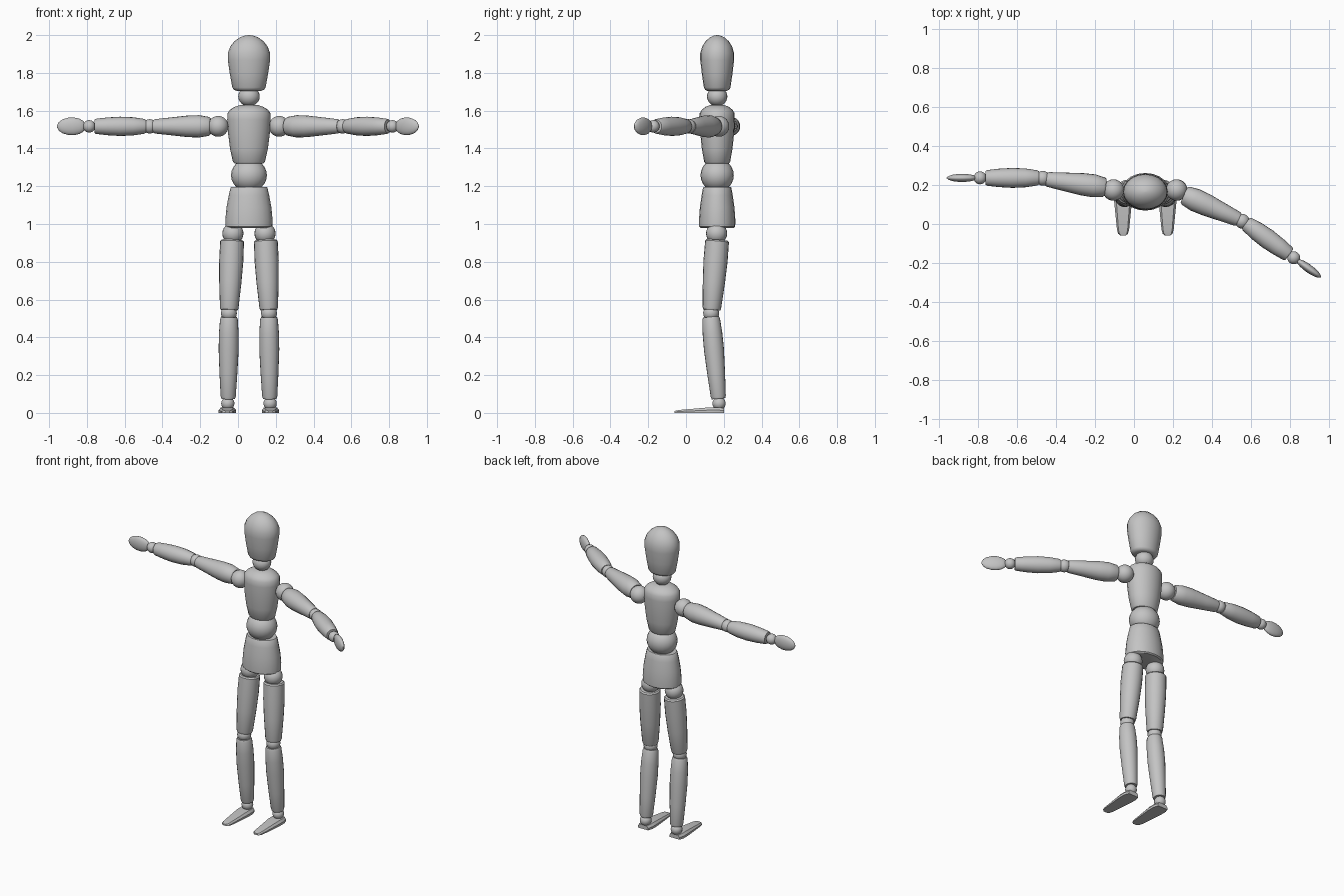
import bpy, bmesh, math
from mathutils import Vector, Matrix

cube = bpy.data.objects.get("Cube")
if cube:
    bpy.data.objects.remove(cube, do_unlink=True)

grey = bpy.data.materials.new("plain grey")
grey.use_nodes = True
GREY = (0.55, 0.55, 0.55, 1)
grey.diffuse_color = GREY
grey.node_tree.nodes["Principled BSDF"].inputs["Base Color"].default_value = GREY


def finish(name, bm, angle=40):
    bmesh.ops.recalc_face_normals(bm, faces=bm.faces)
    mesh = bpy.data.meshes.new(name)
    bm.to_mesh(mesh)
    bm.free()
    mesh.materials.append(grey)
    obj = bpy.data.objects.new(name, mesh)
    bpy.context.collection.objects.link(obj)
    bpy.ops.object.select_all(action="DESELECT")
    obj.select_set(True)
    bpy.context.view_layer.objects.active = obj
    bpy.ops.object.shade_smooth_by_angle(angle=math.radians(angle))


def turned(name, a, b, profile, su=1, sv=1, sides=20):
    """Turned piece from a to b; profile holds (fraction along, radius)."""
    a, b = Vector(a), Vector(b)
    d = (b - a).normalized()
    ref = Vector((1, 0, 0)) if abs(d.z) > 0.7 else Vector((0, 0, 1))
    v = d.cross(ref).normalized()
    u = v.cross(d)
    bm = bmesh.new()
    rings = []
    for t, r in profile:
        c = a.lerp(b, t)
        angles = [math.tau * i / sides for i in range(sides)]
        rings.append([bm.verts.new(c + u * (r * su * math.cos(k)) + v * (r * sv * math.sin(k)))
                      for k in angles])
    for low, high in zip(rings, rings[1:]):
        for i in range(sides):
            j = (i + 1) % sides
            bm.faces.new((low[i], low[j], high[j], high[i]))
    bm.faces.new(rings[0][::-1])
    bm.faces.new(rings[-1])
    finish(name, bm)


def ball(name, centre, rx, ry=None, rz=None):
    bm = bmesh.new()
    bmesh.ops.create_uvsphere(bm, u_segments=20, v_segments=12, radius=1)
    bmesh.ops.transform(bm, verts=bm.verts, matrix=Matrix.Translation(centre)
                        @ Matrix.Diagonal((rx, ry or rx, rz or rx, 1)))
    finish(name, bm)


def foot(name, x):
    # (y, half width, top height) from heel to toe
    stations = [(0.2, 0.036, 0.026), (0.17, 0.046, 0.029), (0.12, 0.046, 0.029),
                (0.04, 0.038, 0.022), (-0.03, 0.031, 0.016), (-0.05, 0.025, 0.013),
                (-0.06, 0.012, 0.01)]
    bm = bmesh.new()
    rows = []
    for y, w, h in stations:
        section = [(-w, 0), (w, 0), (w, h * 0.5), (w * 0.75, h), (-w * 0.75, h), (-w, h * 0.5)]
        rows.append([bm.verts.new((x + px, y, z)) for px, z in section])
    for p, q in zip(rows, rows[1:]):
        for i in range(6):
            j = (i + 1) % 6
            bm.faces.new((p[i], p[j], q[j], q[i]))
    bm.faces.new(rows[0])
    bm.faces.new(rows[-1])
    finish(name, bm, 35)


# Head and torso, stacked on one vertical axis
X, Y = 0.058, 0.165


def stacked(name, low, high, profile, depth):
    turned(name, (X, Y, low), (X, Y, high), profile, 1, depth)


stacked("head", 1.705, 2.0,
        [(0, 0.065), (0.02, 0.08), (0.06, 0.088), (0.3, 0.101), (0.55, 0.112), (0.68, 0.112),
         (0.8, 0.098), (0.89, 0.077), (0.96, 0.048), (0.99, 0.022), (1, 0.004)], 0.8)
ball("neck", (X, Y, 1.675), 0.057, 0.054, 0.052)
stacked("chest", 1.32, 1.63,
        [(0, 0.076), (0.03, 0.085), (0.25, 0.1), (0.5, 0.11), (0.75, 0.115), (0.86, 0.114),
         (0.92, 0.1), (0.97, 0.075), (1, 0.045)], 0.81)
ball("waist", (X, Y, 1.258), 0.095, 0.088, 0.088)
stacked("pelvis", 0.98, 1.195,
        [(0, 0.115), (0.03, 0.124), (0.2, 0.125), (0.5, 0.119), (0.8, 0.107), (0.98, 0.098),
         (1, 0.094)], 0.77)

# Legs
THIGH = [(0, 0.056), (0.02, 0.063), (0.3, 0.064), (0.6, 0.059), (0.97, 0.049), (1, 0.045)]
SHIN = [(0, 0.042), (0.03, 0.047), (0.2, 0.052), (0.4, 0.053), (0.7, 0.047), (0.97, 0.04),
        (1, 0.036)]
for side, s in (("right", -1), ("left", 1)):
    def leg(offset):
        return X + s * offset
    ball(f"{side}_hip", (leg(0.085), 0.162, 0.95), 0.056)
    turned(f"{side}_thigh", (leg(0.089), 0.165, 0.915), (leg(0.105), 0.136, 0.545), THIGH)
    ball(f"{side}_knee", (leg(0.106), 0.133, 0.528), 0.042)
    turned(f"{side}_shin", (leg(0.106), 0.132, 0.508), (leg(0.11), 0.172, 0.075), SHIN)
    ball(f"{side}_ankle", (leg(0.112), 0.175, 0.05), 0.035)
    foot(f"{side}_foot", leg(0.114))

# Arms: each is a chain of (start, end) points in plan at shoulder height
ARM_Z = 1.517
UPPER = [(0, 0.042), (0.03, 0.05), (0.2, 0.059), (0.4, 0.057), (0.7, 0.047), (0.97, 0.038),
         (1, 0.034)]
LOWER = [(0, 0.034), (0.03, 0.039), (0.25, 0.048), (0.5, 0.051), (0.75, 0.047), (0.97, 0.04),
         (1, 0.035)]
HAND = [(0, 0.3), (0.06, 0.6), (0.2, 0.86), (0.4, 1), (0.6, 0.97), (0.8, 0.78), (0.93, 0.48),
        (1, 0.08)]
ARMS = {
    "right": dict(shoulder=(-0.105, 0.174), upper=((-0.145, 0.187), (-0.448, 0.229)),
                  elbow=(-0.467, 0.234), lower=((-0.487, 0.236), (-0.76, 0.236)),
                  wrist=(-0.788, 0.236), hand=((-0.81, 0.236), (-0.959, 0.236))),
    "left": dict(shoulder=(0.218, 0.174), upper=((0.256, 0.149), (0.536, 0.023)),
                 elbow=(0.554, 0.014), lower=((0.573, 0.004), (0.795, -0.157)),
                 wrist=(0.818, -0.173), hand=((0.836, -0.186), (0.957, -0.273))),
}
for side, arm in ARMS.items():
    for joint, radius in (("shoulder", 0.055), ("elbow", 0.038), ("wrist", 0.033)):
        ball(f"{side}_{joint}", (*arm[joint], ARM_Z), radius)
    for part, profile, su, sv in (("upper", UPPER, 1, 1), ("lower", LOWER, 1, 1),
                                  ("hand", HAND, 0.047, 0.021)):
        a, b = arm[part]
        name = f"{side}_hand" if part == "hand" else f"{side}_{part}_arm"
        turned(name, (*a, ARM_Z), (*b, ARM_Z), profile, su, sv)
